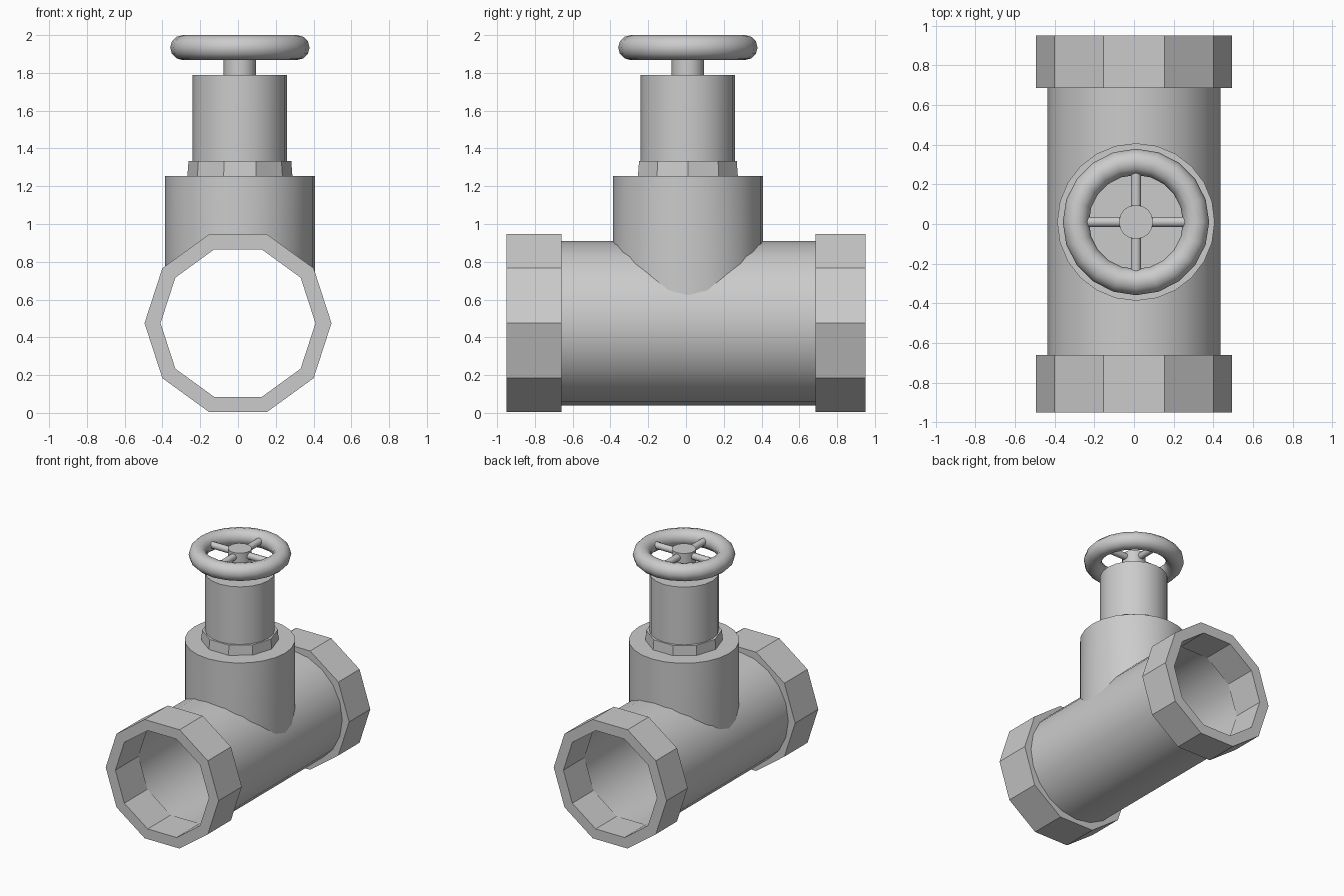
import bpy, bmesh
from math import sin, cos, pi, sqrt, radians
from mathutils import Matrix, Vector

if "Cube" in bpy.data.objects:
    bpy.data.objects.remove(bpy.data.objects["Cube"])

PIPE_Z = 0.475            # height of the pipe axis
CX = CY = 0.01            # valve column axis


def finish(name, bm, smooth=None):
    bmesh.ops.recalc_face_normals(bm, faces=bm.faces)
    me = bpy.data.meshes.new(name)
    bm.to_mesh(me)
    bm.free()
    ob = bpy.data.objects.new(name, me)
    bpy.context.collection.objects.link(ob)
    if smooth:
        bpy.ops.object.select_all(action='DESELECT')
        ob.select_set(True)
        bpy.context.view_layer.objects.active = ob
        bpy.ops.object.shade_smooth_by_angle(angle=radians(smooth))
    return ob


def tube(name, sides, r_out, r_in, y0, y1, smooth=None):
    """Hollow ring along y, centred on the pipe axis."""
    bm = bmesh.new()
    section = [(r_out, y0), (r_out, y1), (r_in, y1), (r_in, y0)]
    loops = [[bm.verts.new((r * cos(2 * pi * i / sides), y,
                            PIPE_Z + r * sin(2 * pi * i / sides)))
              for i in range(sides)] for r, y in section]
    for k in range(4):
        a, b = loops[k], loops[(k + 1) % 4]
        for i in range(sides):
            j = (i + 1) % sides
            bm.faces.new((a[i], a[j], b[j], b[i]))
    return finish(name, bm, smooth)


def column(name, sides, r0, r1, z0, z1, turn=0.0, smooth=None):
    """Upright cylinder on the valve axis."""
    bm = bmesh.new()
    m = Matrix.Translation((CX, CY, (z0 + z1) / 2)) @ Matrix.Rotation(turn, 4, 'Z')
    bmesh.ops.create_cone(bm, cap_ends=True, segments=sides, radius1=r0,
                          radius2=r1, depth=z1 - z0, matrix=m)
    return finish(name, bm, smooth)


# Main pipe and ten-sided end collars
tube("pipe", 20, 0.435, 0.41, -0.94, 0.94, 40)
tube("front_collar", 10, 0.495, 0.41, -0.95, -0.66)
tube("back_collar", 10, 0.495, 0.41, 0.685, 0.95)

# Valve body: open-bottomed cylinder with its lower rim fitted to the pipe wall
bm = bmesh.new()
n, r = 24, 0.397
top, low = [], []
for i in range(n):
    a = 2 * pi * i / n
    x, y = CX + r * cos(a), CY + r * sin(a)
    top.append(bm.verts.new((x, y, 1.255)))
    low.append(bm.verts.new((x, y, PIPE_Z + sqrt(0.425 ** 2 - x * x))))
for i in range(n):
    j = (i + 1) % n
    bm.faces.new((low[i], low[j], top[j], top[i]))
bm.faces.new(top)
finish("valve_body", bm, 40)

# Nut, bonnet and stem
column("bonnet_nut", 10, 0.278, 0.272, 1.255, 1.333, pi / 2)
column("bonnet", 20, 0.25, 0.25, 1.333, 1.79, 0, 40)
column("stem", 16, 0.086, 0.086, 1.79, 1.98, 0, 40)

# Handwheel rim
bpy.ops.mesh.primitive_torus_add(major_segments=20, minor_segments=12,
                                 major_radius=0.303, minor_radius=0.066,
                                 location=(CX, CY, 1.934))
rim = bpy.context.object
rim.name = "handwheel_rim"
bpy.ops.object.shade_smooth_by_angle(angle=radians(50))

# Four spokes
for k in range(4):
    d = Vector((cos(k * pi / 2), sin(k * pi / 2), 0))
    bm = bmesh.new()
    m = (Matrix.Translation(Vector((CX, CY, 1.942)) + d * 0.165)
         @ d.to_track_quat('Z', 'Y').to_matrix().to_4x4())
    bmesh.ops.create_cone(bm, cap_ends=True, segments=10, radius1=0.026,
                          radius2=0.026, depth=0.19, matrix=m)
    finish(f"spoke_{k + 1}", bm, 40)
